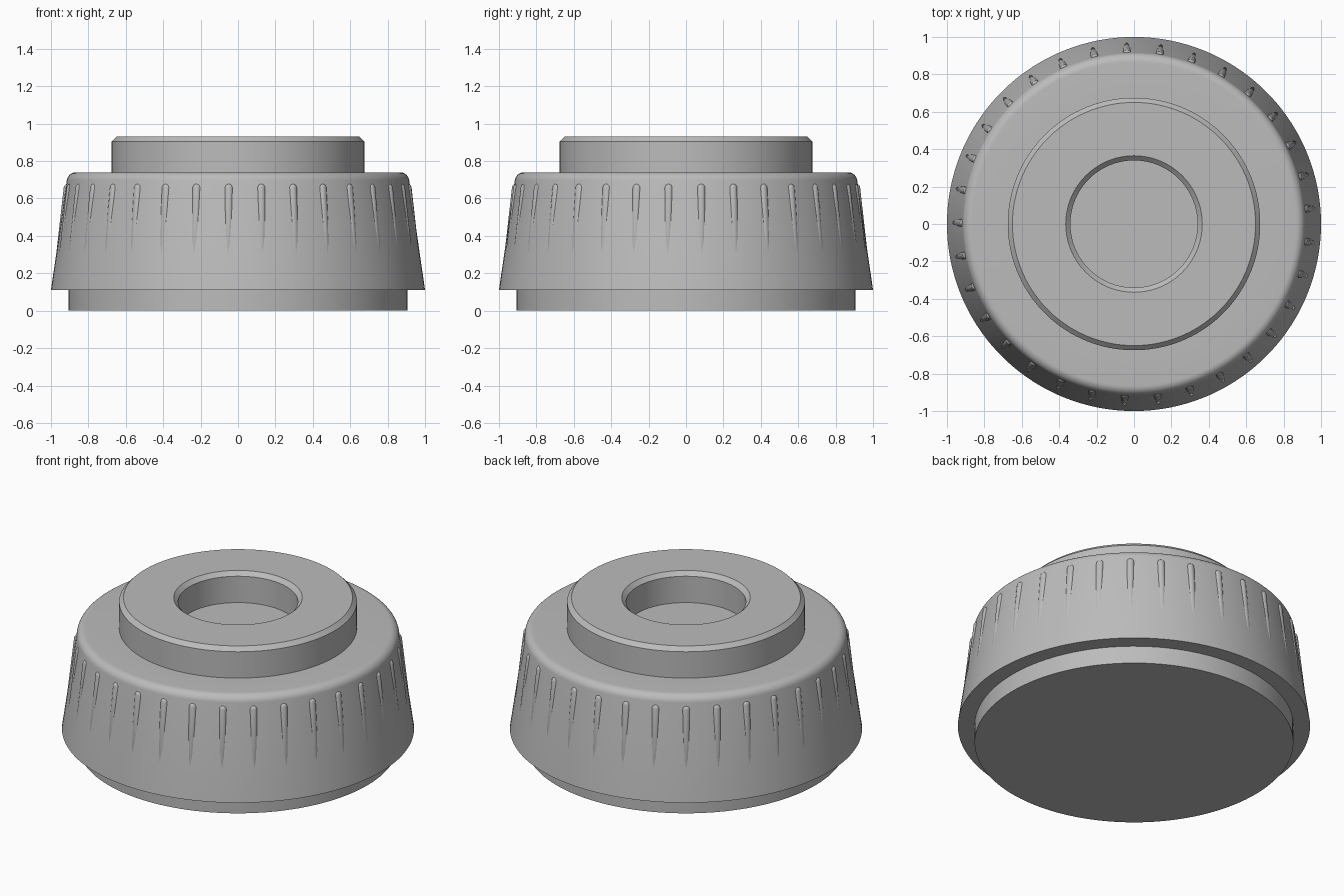
import bpy, bmesh, math
from mathutils import Vector, Matrix

cube = bpy.data.objects.get("Cube")
if cube:
    bpy.data.objects.remove(cube, do_unlink=True)

grey = bpy.data.materials.new("plain grey")
grey.use_nodes = True
colour = (0.5, 0.5, 0.5, 1)
grey.diffuse_color = colour
grey.node_tree.nodes["Principled BSDF"].inputs["Base Color"].default_value = colour


def finish(name, bm):
    """Turn a bmesh into a smooth-shaded object with sharp edges kept."""
    bmesh.ops.recalc_face_normals(bm, faces=bm.faces)
    mesh = bpy.data.meshes.new(name)
    bm.to_mesh(mesh)
    bm.free()
    mesh.materials.append(grey)
    obj = bpy.data.objects.new(name, mesh)
    bpy.context.collection.objects.link(obj)
    bpy.ops.object.select_all(action="DESELECT")
    obj.select_set(True)
    bpy.context.view_layer.objects.active = obj
    bpy.ops.object.shade_smooth_by_angle(angle=math.radians(30))
    return obj


def lathe(name, profile, steps=132):
    """Revolve a (radius, height) profile around z."""
    bm = bmesh.new()
    verts = [bm.verts.new((r, 0, z)) for r, z in profile]
    edges = [bm.edges.new(pair) for pair in zip(verts, verts[1:])]
    bmesh.ops.spin(bm, geom=verts + edges, cent=(0, 0, 0), axis=(0, 0, 1),
                   angle=math.tau, steps=steps, use_merge=True)
    bmesh.ops.remove_doubles(bm, verts=bm.verts, dist=1e-5)
    return finish(name, bm)


# Body: base ring, tapered grip with rounded shoulder, chamfered collar, shallow bore
fillet = 0.05
shoulder = [(0.866 + fillet * math.cos(a), 0.69 + fillet * math.sin(a))
            for a in (math.radians(8 + 82 * i / 8) for i in range(9))]
lathe("knob_body",
      [(0, 0), (0.905, 0), (0.905, 0.11), (1, 0.11)] + shoulder
      + [(0.675, 0.74), (0.675, 0.905), (0.65, 0.93), (0.365, 0.93),
         (0.34, 0.905), (0.34, 0.74), (0, 0.74)])

# Grip ribs: round-topped bars that sink into the taper towards the bottom
RIBS, RADIUS = 33, 0.025
top, bottom = Vector((0.907, 0, 0.655)), Vector((0.954, 0, 0.25))
axis = top - bottom
lean = axis.to_track_quat("Z", "Y").to_matrix().to_4x4()
bm = bmesh.new()
for i in range(RIBS):
    turn = Matrix.Rotation(math.radians(-82.2) + math.tau * i / RIBS, 4, "Z")
    rib = bmesh.ops.create_uvsphere(bm, u_segments=16, v_segments=10, radius=RADIUS)["verts"]
    for v in rib:
        if v.co.z > -1e-5:
            v.co.z += axis.length
    bmesh.ops.transform(bm, matrix=turn @ Matrix.Translation(bottom) @ lean, verts=rib)
finish("grip_ribs", bm)
